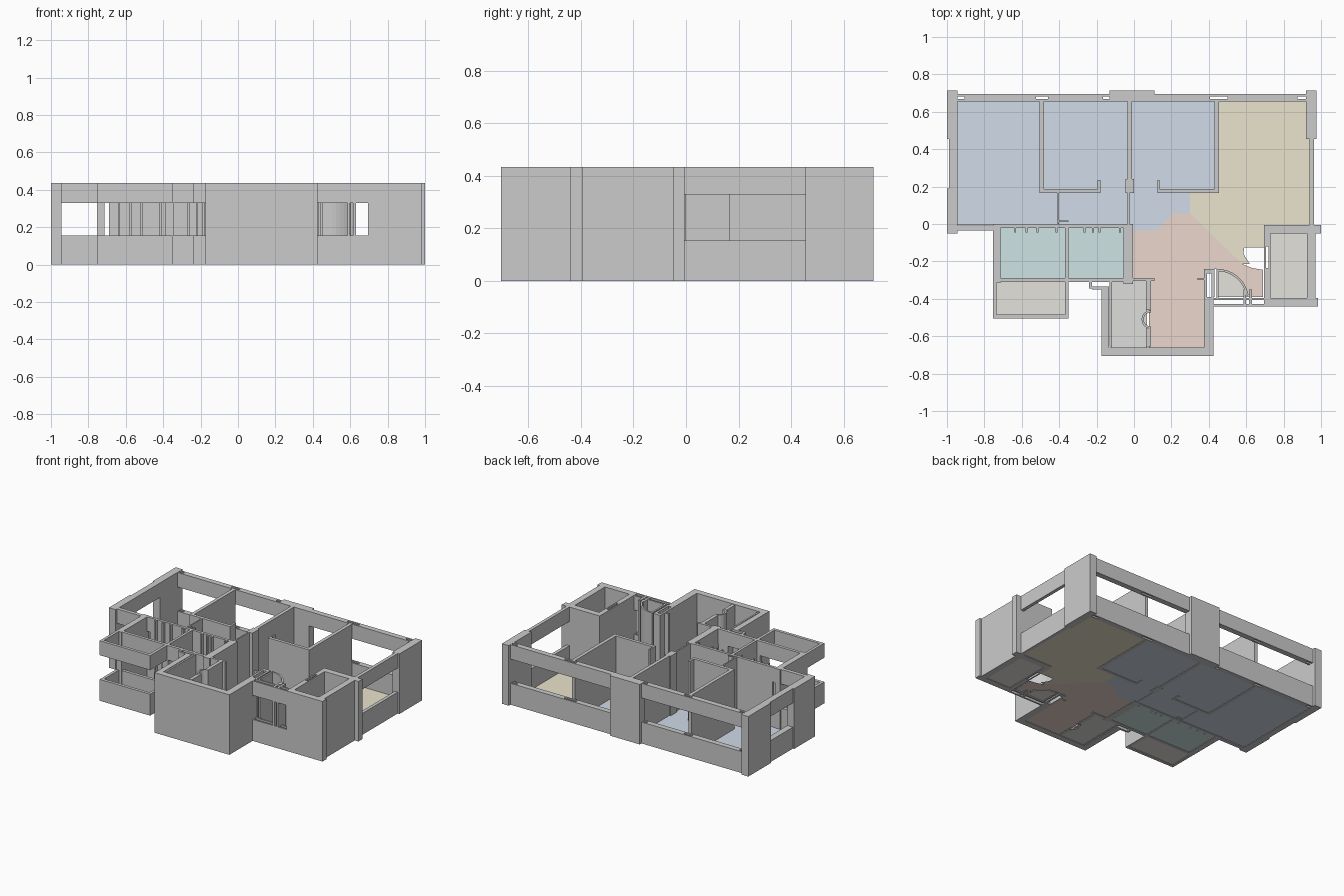
import bpy, bmesh, math

H, SILL, HEAD = 0.435, 0.155, 0.33
FULL = [(0, H)]
WINDOW = [(0, SILL), (HEAD, H)]


def walls(name, rects, spans=FULL):
    """One object made of upright boxes (x0, x1, y0, y1) over the given heights."""
    bm = bmesh.new()
    for x0, x1, y0, y1 in rects:
        for z0, z1 in spans:
            lo = [bm.verts.new(p) for p in ((x0, y0, z0), (x1, y0, z0), (x1, y1, z0), (x0, y1, z0))]
            hi = [bm.verts.new((v.co.x, v.co.y, z1)) for v in lo]
            bm.faces.new(lo[::-1])
            bm.faces.new(hi)
            for i in range(4):
                j = (i + 1) % 4
                bm.faces.new((lo[i], lo[j], hi[j], hi[i]))
    finish(name, bm)


def finish(name, bm, mat=None):
    me = bpy.data.meshes.new(name)
    bm.to_mesh(me)
    bm.free()
    ob = bpy.data.objects.new(name, me)
    bpy.context.collection.objects.link(ob)
    if mat:
        me.materials.append(mat)
    return ob


def material(name, rgb):
    m = bpy.data.materials.new(name)
    m.diffuse_color = (*rgb, 1)
    return m


def floor(name, pts, mat):
    bm = bmesh.new()
    f = bm.faces.new([bm.verts.new((x, y, 0.003)) for x, y in pts])
    bmesh.ops.triangulate(bm, faces=[f])
    finish(name, bm, mat)


def box_floor(name, x0, x1, y0, y1, mat):
    floor(name, [(x0, y0), (x1, y0), (x1, y1), (x0, y1)], mat)


def arc_wall(name, cx, cy, r, a0, a1, t=0.012, n=8):
    """Thin curved wall following a door swing."""
    bm = bmesh.new()
    rows = []
    for i in range(n + 1):
        a = math.radians(a0 + (a1 - a0) * i / n)
        rows.append([bm.verts.new((cx + q * math.cos(a), cy + q * math.sin(a), z))
                     for q, z in ((r - t, 0), (r, 0), (r, H), (r - t, H))])
    for p, q in zip(rows, rows[1:]):
        for k in range(4):
            bm.faces.new((p[k], q[k], q[(k + 1) % 4], p[(k + 1) % 4]))
    bm.faces.new(rows[0])
    bm.faces.new(rows[-1][::-1])
    bmesh.ops.recalc_face_normals(bm, faces=bm.faces)
    finish(name, bm)


# outer piers and solid walls
walls("corner_piers", [(-1, -0.945, 0.455, 0.715), (-1, -0.945, -0.05, 0.19),
                       (0.92, 0.975, 0.455, 0.715), (-0.13, 0.11, 0.655, 0.715)])
walls("east_shaft_walls", [(0.695, 1.0, -0.05, -0.005), (0.695, 0.73, -0.12, -0.05),
                           (0.695, 0.73, -0.395, -0.235), (0.695, 0.705, -0.235, -0.12),
                           (0.72, 0.73, -0.235, -0.12),
                           (0.925, 0.97, -0.395, -0.05), (0.695, 0.985, -0.44, -0.395)])
walls("south_room_walls", [(-0.175, 0.425, -0.705, -0.66), (0.375, 0.425, -0.66, -0.39),
                           (-0.175, -0.135, -0.66, -0.345)])

# back window wall, slotted near the partitions
for lo, hi, tag in ((-0.945, -0.13, "west"), (0.11, 0.92, "east")):
    walls("back_window_wall_" + tag, [(lo, hi, 0.655, 0.668), (lo, hi, 0.683, 0.695)], WINDOW)
walls("back_window_core", [(-0.905, -0.525, 0.668, 0.683), (-0.46, -0.165, 0.668, 0.683),
                           (0.11, 0.405, 0.668, 0.683), (0.50, 0.875, 0.668, 0.683)], WINDOW)

# side and front windows
walls("west_window_wall", [(-0.99, -0.945, 0.19, 0.455)], WINDOW)
walls("east_window_wall", [(0.938, 0.962, -0.005, 0.455)], WINDOW)
walls("southwest_window_wall", [(-0.945, -0.755, -0.035, -0.008)], WINDOW)

# bedroom partitions with door stubs
walls("bedroom_partitions", [(-0.505, -0.48, 0.165, 0.657), (-0.035, -0.01, 0.165, 0.657),
                             (0.43, 0.455, 0.165, 0.657),
                             (-0.48, -0.18, 0.165, 0.188), (0.135, 0.43, 0.165, 0.188),
                             (-0.195, -0.18, 0.188, 0.235), (-0.045, -0.035, 0.165, 0.24),
                             (-0.01, 0.0, 0.165, 0.24), (0.125, 0.135, 0.165, 0.235)])
walls("corridor_partitions", [(-0.41, -0.4, 0.0, 0.165), (-0.035, -0.025, 0.0, 0.165),
                              (-0.4, -0.35, 0.01, 0.02)])

# twin bathrooms
walls("bathroom_walls", [(-0.755, -0.713, -0.31, -0.0), (-0.69, -0.055, -0.022, -0.003),
                         (-0.368, -0.35, -0.29, -0.02), (-0.055, -0.005, -0.32, 0.0),
                         (-0.755, -0.713, -0.315, -0.29), (-0.39, -0.345, -0.31, -0.288)])
walls("bathroom_jambs", [(x, x + 0.01, -0.045, -0.022)
                         for x in (-0.64, -0.58, -0.52, -0.42, -0.27, -0.225, -0.19, -0.08)])
walls("bathroom_window_walls", [(-0.713, -0.39, -0.31, -0.288), (-0.345, -0.055, -0.31, -0.288),
                                (-0.713, -0.69, -0.022, -0.003)], WINDOW)
walls("service_window_frame", [(-0.24, -0.225, -0.345, -0.31), (-0.225, -0.135, -0.35, -0.335)], WINDOW)

# open balcony
walls("balcony_parapet", [(-0.755, -0.35, -0.505, -0.483), (-0.755, -0.735, -0.483, -0.31),
                          (-0.37, -0.35, -0.483, -0.31)], WINDOW)

# kitchen and small washroom
walls("washroom_walls", [(-0.13, -0.118, -0.655, -0.30), (0.065, 0.09, -0.655, -0.56),
                         (0.065, 0.09, -0.46, -0.305), (-0.13, -0.01, -0.31, -0.295),
                         (-0.015, 0.11, -0.305, -0.288), (-0.015, -0.005, -0.29, -0.03),
                         (0.34, 0.375, -0.3, -0.288)])
arc_wall("washroom_door_swing", 0.09, -0.51, 0.05, 90, 270)

# entrance lobby
walls("entrance_duct", [(0.375, 0.39, -0.39, -0.24), (0.415, 0.43, -0.39, -0.24),
                        (0.39, 0.415, -0.265, -0.24)])
walls("entrance_window_frame", [(0.425, 0.695, -0.407, -0.395), (0.425, 0.695, -0.44, -0.428)], WINDOW)
walls("entrance_posts", [(0.44, 0.452, -0.395, -0.24), (0.585, 0.6, -0.44, -0.35),
                         (0.615, 0.63, -0.44, -0.35)])
arc_wall("entrance_door_swing", 0.445, -0.41, 0.17, 10, 90)

# coloured floors
blue = material("bedroom_floor", (0.63, 0.71, 0.81))
sand = material("living_floor", (0.83, 0.77, 0.61))
clay = material("hall_floor", (0.83, 0.68, 0.61))
teal = material("bath_floor", (0.61, 0.77, 0.77))
stone = material("shaft_floor", (0.78, 0.76, 0.72))
moss = material("washroom_floor", (0.73, 0.74, 0.71))

floor("bedroom_floor", [(-0.945, 0.657), (0.44, 0.657), (0.44, 0.165), (0.3, 0.165), (0.3, 0.055),
                        (0.205, 0.055), (0.12, -0.035), (-0.01, -0.035), (-0.01, -0.005),
                        (-0.945, -0.005)], blue)
floor("living_floor_west", [(0.44, 0.657), (0.67, 0.657), (0.67, -0.125), (0.59, -0.125), (0.585, -0.16),
                            (0.62, -0.215), (0.58, -0.215), (0.3, 0.055), (0.3, 0.165),
                            (0.44, 0.165)], sand)
floor("living_floor_east", [(0.67, 0.657), (0.92, 0.657), (0.94, 0.455), (0.94, -0.005), (0.695, -0.005),
                            (0.695, -0.125), (0.67, -0.125)], sand)
floor("hall_floor", [(-0.01, -0.035), (0.12, -0.035), (0.205, 0.055), (0.3, 0.055), (0.58, -0.215),
                     (0.63, -0.235), (0.69, -0.245), (0.69, -0.39), (0.62, -0.39), (0.595, -0.33),
                     (0.54, -0.27), (0.45, -0.24), (0.375, -0.24), (0.375, -0.66), (0.08, -0.66),
                     (0.08, -0.29), (-0.01, -0.29)], clay)
floor("entrance_floor", [(0.45, -0.39), (0.62, -0.39), (0.595, -0.33), (0.54, -0.27),
                         (0.45, -0.24)], stone)
box_floor("bath_floor_west", -0.713, -0.365, -0.29, -0.02, teal)
box_floor("bath_floor_east", -0.352, -0.055, -0.29, -0.02, teal)
box_floor("balcony_floor", -0.735, -0.37, -0.485, -0.31, stone)
box_floor("shaft_floor", 0.73, 0.925, -0.395, -0.05, stone)
box_floor("washroom_floor", -0.12, 0.07, -0.66, -0.305, moss)
